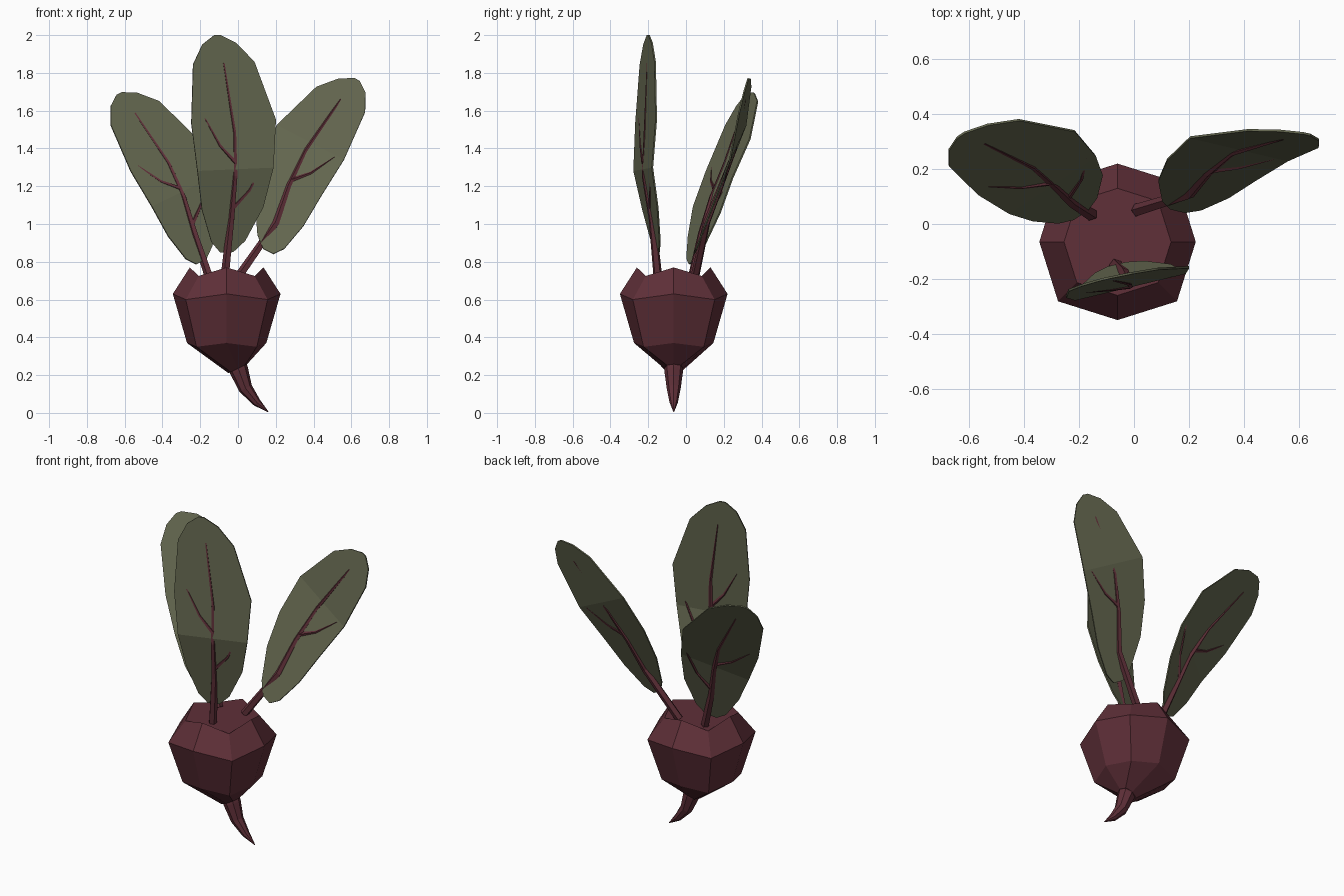
import bpy
import bmesh
from math import cos, sin, pi
from mathutils import Vector

cube = bpy.data.objects.get("Cube")
if cube:
    bpy.data.objects.remove(cube, do_unlink=True)


def material(name, rgb):
    mat = bpy.data.materials.new(name)
    mat.use_nodes = True
    color = (*rgb, 1)
    mat.diffuse_color = color
    mat.node_tree.nodes["Principled BSDF"].inputs["Base Color"].default_value = color
    return mat


root_red = material("root_red", (.115, .029, .04))
leaf_green = material("leaf_green", (.125, .133, .077))


def finish(name, bm, mat):
    bmesh.ops.recalc_face_normals(bm, faces=bm.faces)
    mesh = bpy.data.meshes.new(name)
    bm.to_mesh(mesh)
    bm.free()
    mesh.materials.append(mat)
    obj = bpy.data.objects.new(name, mesh)
    bpy.context.collection.objects.link(obj)
    return obj


def loft(name, rings):
    """Skin a list of equally sized closed rings and cap both ends."""
    bm = bmesh.new()
    loops = [[bm.verts.new(point) for point in ring] for ring in rings]
    for low, high in zip(loops, loops[1:]):
        for i in range(len(low)):
            j = (i + 1) % len(low)
            bm.faces.new((low[i], low[j], high[j], high[i]))
    bm.faces.new(loops[0])
    bm.faces.new(loops[-1])
    finish(name, bm, root_red)


def tube(name, path, radii, sides):
    """Tapered faceted tube along a path."""
    points = [Vector(point) for point in path]
    last = len(points) - 1
    rings = []
    for i, (point, radius) in enumerate(zip(points, radii)):
        along = (points[min(i + 1, last)] - points[max(i - 1, 0)]).normalized()
        u = along.cross(Vector((0, 1, 0))).normalized()
        v = along.cross(u)
        angles = [2 * pi * k / sides for k in range(sides)]
        rings.append([point + radius * (u * cos(a) + v * sin(a)) for a in angles])
    loft(name, rings)


def taper(start, end, count):
    return [start + (end - start) * i / (count - 1) for i in range(count)]


# Bulb: eight-sided rings whose corners sit a little lower and wider
CENTRE_X, CENTRE_Y = -.06, -.065


def bulb_ring(radius, height, drop, centre_x=CENTRE_X, tilt=0):
    ring = []
    for k in range(8):
        corner = k % 2
        r = radius * (1 + .075 * corner)
        x, y = r * cos(k * pi / 4), r * sin(k * pi / 4)
        ring.append((centre_x + x, CENTRE_Y + y, height - drop * corner + tilt * x))
    return ring


loft("bulb", [bulb_ring(.195, .77, .045), bulb_ring(.285, .63, .03),
              bulb_ring(.21, .37, .02), bulb_ring(.05, .235, 0, 0, .5)])

# Tail root curling sideways
tail_path = [(-.01, .27), (.005, .225), (.04, .13), (.1, .055), (.16, .005)]
tube("tail_root", [(x, CENTRE_Y, z) for x, z in tail_path], [.05, .05, .037, .022, .002], 8)

# Half width of every leaf blade at fractions of its length
OUTLINE = [(0, .03), (.05, .08), (.2, .145), (.38, .18), (.6, .2), (.87, .145), (.96, .08), (1, .015)]


def leaf(side, base, tip, width, bow, depth, lean, fold, root_x, veins):
    """Bowed, folded blade with a stem and side veins lying on it."""
    start = Vector(base)
    axis = Vector(tip) - start
    across = Vector((axis.y, -axis.x)).normalized()
    fold_at, fold_amount = fold

    def on_blade(t, offset):
        x, z = start + axis * t + across * (bow * sin(pi * t) + offset)
        y = depth + lean[0] * (x - start.x) + lean[1] * (z - start.y)
        return x, y + fold_amount * max(0, t - fold_at), z

    bm = bmesh.new()
    rows = [[bm.verts.new(on_blade(t, sign * width * half)) for sign in (-1, 1)]
            for t, half in OUTLINE]
    for (a, b), (c, d) in zip(rows, rows[1:]):
        bm.faces.new((a, b, d, c))
    blade = finish(side + "_leaf", bm, leaf_green)
    solid = blade.modifiers.new("thickness", "SOLIDIFY")
    solid.thickness = .008
    solid.offset = 0

    root = (root_x, on_blade(0, 0)[1], .73)
    stem = [root] + [on_blade(t, 0) for t in (.15, .35, .55, .87)]
    tube(side + "_stem", stem, taper(.024, .006, len(stem)), 5)
    for number, (t, direction) in enumerate(veins):
        steps = [(t, 0), (t + .08, .08), (t + .21, .15)]
        path = [on_blade(along, direction * out) for along, out in steps]
        tube(f"{side}_vein_{number}", path, taper(.013, .005, len(path)), 5)


leaf("front", base=(-.06, .85), tip=(-.11, 2), width=1.12, bow=.07, depth=-.15,
     lean=(.25, -.2), fold=(.38, .31), root_x=-.067, veins=[(.41, -1), (.2, 1)])
leaf("left", base=(.16, .855), tip=(.63, 1.765), width=1, bow=-.07, depth=.05,
     lean=(-.03, .4), fold=(.6, -.18), root_x=.01, veins=[(.38, 1)])
leaf("right", base=(-.195, .8), tip=(-.63, 1.69), width=.98, bow=.075, depth=.035,
     lean=(.45, .42), fold=(.38, .18), root_x=-.155, veins=[(.4, -1), (.2, 1)])
